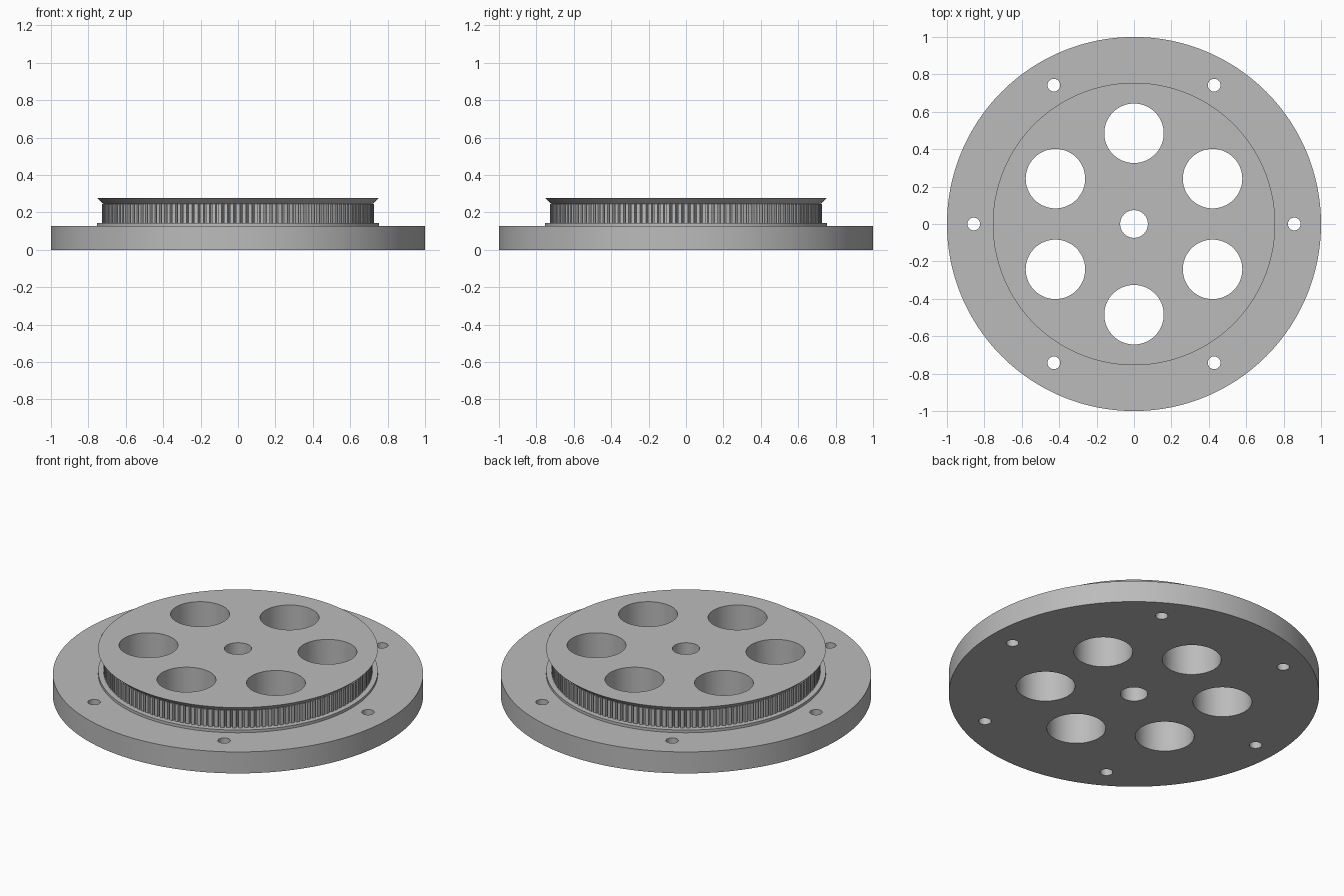
import bpy
from math import cos, sin, pi, radians

cube = bpy.data.objects.get("Cube")
if cube:
    bpy.data.objects.remove(cube, do_unlink=True)

SEGMENTS = 192
TEETH = 140
BASE_TOP, LIP_TOP, TEETH_TOP, TOP = 0.128, 0.144, 0.246, 0.278
RIM, TIP, ROOT = 0.755, 0.726, 0.709

grey = bpy.data.materials.new("plain grey")
grey.use_nodes = True
colour = (0.5, 0.5, 0.5, 1)
grey.diffuse_color = colour
grey.node_tree.nodes["Principled BSDF"].inputs["Base Color"].default_value = colour


def circle(radius, x=0, y=0, count=SEGMENTS):
    return [(x + radius * cos(2 * pi * i / count), y + radius * sin(2 * pi * i / count))
            for i in range(count)]


def prism_data(lower, upper, z0, z1):
    """Closed solid between two outlines with equal point counts."""
    n = len(lower)
    verts = [(x, y, z0) for x, y in lower] + [(x, y, z1) for x, y in upper]
    faces = [(i, (i + 1) % n, n + (i + 1) % n, n + i) for i in range(n)]
    faces += [tuple(reversed(range(n))), tuple(range(n, 2 * n))]
    return verts, faces


def make(name, verts, faces):
    mesh = bpy.data.meshes.new(name)
    mesh.from_pydata(verts, [], faces)
    mesh.materials.append(grey)
    obj = bpy.data.objects.new(name, mesh)
    bpy.context.collection.objects.link(obj)
    return obj


# Hole cutters: centre bore, six large lightening holes, six bolt holes
holes = [(0.074, 0, 0)]
for k in range(6):
    large, bolt = radians(30 + 60 * k), radians(60 * k)
    holes.append((0.159, 0.485 * cos(large), 0.485 * sin(large)))
    holes.append((0.034, 0.857 * cos(bolt), 0.857 * sin(bolt)))
cut_verts, cut_faces = [], []
for radius, x, y in holes:
    ring = circle(radius, x, y, 64)
    verts, faces = prism_data(ring, ring, -0.1, 0.5)
    cut_faces += [tuple(i + len(cut_verts) for i in f) for f in faces]
    cut_verts += verts
cutter = make("hole_cutters", cut_verts, cut_faces)
cutter.hide_render = True
cutter.hide_set(True)

# Outline of the toothed drum: rounded tips separated by narrow grooves
pitch = 2 * pi / TEETH
gear = []
for t in range(TEETH):
    for part, r in ((-0.3, TIP), (0, TIP), (0.3, TIP), (0.4, ROOT), (0.6, ROOT)):
        a = (t + part) * pitch
        gear.append((r * cos(a), r * sin(a)))

# Stacked parts, from the bottom up
plate, rim, drum_top = circle(1), circle(RIM), circle(0.72)
parts = {
    "base_plate": (plate, plate, 0, BASE_TOP),
    "lower_flange": (rim, rim, BASE_TOP, LIP_TOP),
    "toothed_drum": (gear, gear, LIP_TOP, TEETH_TOP),
    "upper_flange": (drum_top, rim, TEETH_TOP, TOP),
}
for name, shape in parts.items():
    obj = make(name, *prism_data(*shape))
    cut = obj.modifiers.new("holes", "BOOLEAN")
    cut.operation = "DIFFERENCE"
    cut.solver = "EXACT"
    cut.object = cutter
    bpy.ops.object.select_all(action="DESELECT")
    obj.select_set(True)
    bpy.context.view_layer.objects.active = obj
    bpy.ops.object.modifier_apply(modifier=cut.name)
    bpy.ops.object.shade_smooth_by_angle(angle=radians(25))
